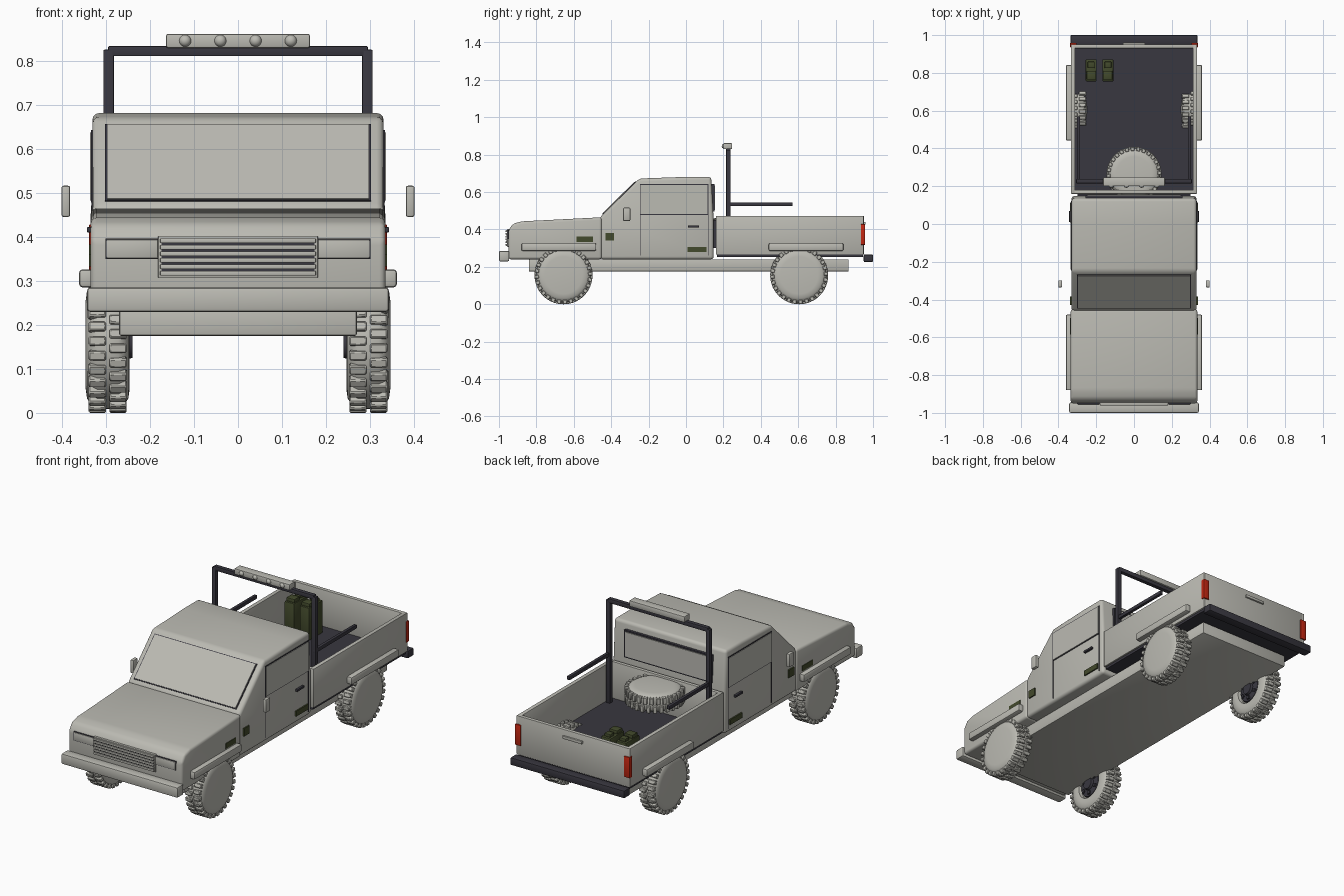
import bpy, bmesh, math
from mathutils import Matrix, Vector

if "Cube" in bpy.data.objects:
    bpy.data.objects.remove(bpy.data.objects["Cube"])


def material(name, rgb):
    m = bpy.data.materials.new(name)
    m.diffuse_color = (*rgb, 1)
    m.use_nodes = True
    m.node_tree.nodes["Principled BSDF"].inputs["Base Color"].default_value = m.diffuse_color
    return m


GREY = material("light_grey", (0.50, 0.495, 0.45))
DARK = material("dark_slate", (0.04, 0.038, 0.05))
OLIVE = material("olive_green", (0.055, 0.068, 0.025))
RED = material("lamp_red", (0.55, 0.02, 0.006))


def finish(name, bm, mat, bevel=0, seg=2, matrix=None):
    bmesh.ops.recalc_face_normals(bm, faces=bm.faces)
    if bevel:
        edges = [e for e in bm.edges if e.calc_face_angle(0) > 0.15]
        bmesh.ops.bevel(bm, geom=edges, offset=bevel, segments=seg, profile=0.5,
                        affect='EDGES', clamp_overlap=True)
    if matrix:
        bm.transform(matrix)
    me = bpy.data.meshes.new(name)
    bm.to_mesh(me)
    bm.free()
    me.materials.append(mat)
    ob = bpy.data.objects.new(name, me)
    bpy.context.collection.objects.link(ob)
    bpy.ops.object.select_all(action='DESELECT')
    ob.select_set(True)
    bpy.context.view_layer.objects.active = ob
    bpy.ops.object.shade_smooth_by_angle(angle=math.radians(38))
    return ob


def add_box(bm, x0, x1, y0, y1, z0, z1, matrix=Matrix()):
    m = (matrix @ Matrix.Translation(((x0 + x1) / 2, (y0 + y1) / 2, (z0 + z1) / 2))
         @ Matrix.Diagonal((abs(x1 - x0), abs(y1 - y0), abs(z1 - z0), 1)))
    bmesh.ops.create_cube(bm, size=1, matrix=m)


def box(name, x0, x1, y0, y1, z0, z1, mat, bevel=0):
    bm = bmesh.new()
    add_box(bm, x0, x1, y0, y1, z0, z1)
    return finish(name, bm, mat, bevel)


def prism(name, pts, half, mat, bevel=0, seg=3):
    """Side profile (y, z) extruded across x."""
    bm = bmesh.new()
    face = bm.faces.new([bm.verts.new((-half, y, z)) for y, z in pts])
    ext = bmesh.ops.extrude_face_region(bm, geom=[face])
    bmesh.ops.translate(bm, vec=(2 * half, 0, 0),
                        verts=[v for v in ext['geom'] if isinstance(v, bmesh.types.BMVert)])
    return finish(name, bm, mat, bevel, seg)


def lathe(name, profile, mat, matrix, steps=48):
    """Profile of (radius, x) turned about the x axis."""
    bm = bmesh.new()
    vs = [bm.verts.new((x, 0, r)) for r, x in profile]
    es = [bm.edges.new(p) for p in zip(vs, vs[1:])]
    bmesh.ops.spin(bm, geom=vs + es, cent=(0, 0, 0), axis=(1, 0, 0),
                   angle=2 * math.pi, steps=steps)
    bmesh.ops.remove_doubles(bm, verts=bm.verts, dist=1e-5)
    return finish(name, bm, mat, 0, 2, matrix)


def wheel(name, matrix):
    # tyre with closed outer face (+x) and open inner side
    lathe(name + "_tyre", [(0, .05), (.10, .05), (.122, .047), (.137, .038), (.146, .024),
                           (.146, -.024), (.137, -.038), (.122, -.047), (.10, -.05),
                           (.078, -.047), (.074, -.03), (0, -.03)], GREY, matrix)
    # two staggered rows of tread blocks
    bm = bmesh.new()
    n = 28
    for i in range(n):
        for s in (-1, 1):
            rot = Matrix.Rotation(2 * math.pi * (i + .25 * s) / n, 4, 'X')
            add_box(bm, s * .004, s * .043, -.0105, .0105, .132, .155, rot)
    finish(name + "_tread", bm, GREY, .003, 1, matrix)
    # dark hub on the inner side
    lathe(name + "_hub", [(0, -.056), (.03, -.056), (.034, -.044), (.066, -.04), (.07, -.028)],
          DARK, matrix, 24)
    bm = bmesh.new()
    for i in range(6):
        rot = Matrix.Rotation(math.pi * i / 3, 4, 'X')
        add_box(bm, -.05, -.035, -.008, .008, .042, .058, rot)
    finish(name + "_bolts", bm, DARK, 0, 1, matrix)


# chassis and body
box("chassis", -.27, .27, -.84, .87, .175, .24, GREY, .005)
prism("hood", [(-.95, .24), (-.95, .395), (-.925, .43), (-.88, .443), (-.45, .465), (-.45, .24)],
      .335, GREY, .014)
prism("cab", [(-.46, .24), (-.46, .465), (-.25, .672), (.0, .681), (.135, .681), (.148, .45),
              (.148, .24)], .331, GREY, .016)

# windscreen: dark seal with a pane over it
for nm, a, b, off, half, mat in (("windscreen_seal", .015, .192, .003, .302, DARK),
                                 ("windscreen", .018, .189, .006, .297, GREY)):
    p, q = Vector((-.46 + a, .465 + a * .986)), Vector((-.46 + b, .465 + b * .986))
    n = Vector((-.702, .712))
    prism(nm, [p - n * .004, p + n * off, q + n * off, q - n * .004], half, mat)

# rear window
box("rear_window_seal", -.258, .258, .13, .152, .497, .643, DARK)
box("rear_window", -.25, .25, .14, .156, .505, .635, GREY)

# front end
box("front_bumper", -.343, .343, -1, -.945, .229, .285, GREY, .008)
box("grille_frame", -.182, .182, -.956, -.94, .307, .401, GREY, .003)
box("grille_back", -.174, .174, -.958, -.95, .313, .395, DARK)
for i in range(6):
    z = .317 + i * .0148
    box("grille_slat", -.177, .177, -.964, -.95, z - .0053, z + .0053, GREY, .002)

for s in (-1, 1):
    box("headlight_seal", s * .181, s * .301, -.954, -.94, .349, .396, DARK)
    box("headlight", s * .182, s * .299, -.957, -.94, .351, .394, GREY, .003)
    # fender flares
    for y in (-.68, .642):
        box("fender_flare", s * .32, s * .361, y - .2, y + .2, .285, .326, GREY, .008)
    # door seams, window and handle
    box("side_window_seal", s * .32, s * .3335, -.247, .121, .478, .642, DARK)
    box("side_window", s * .32, s * .336, -.242, .116, .482, .637, GREY)
    for y in (-.245, .119):
        box("door_seam", s * .32, s * .3325, y - .002, y + .002, .26, .48, DARK)
    box("door_handle", s * .325, s * .343, .01, .07, .41, .422, DARK, .002)
    # olive marking plates
    for y0, y1, z0, z1 in ((-.585, -.498, .333, .361), (-.43, -.385, .34, .382),
                           (.008, .11, .279, .307)):
        box("olive_plate", s * .33, s * .338, y0, y1, z0, z1, OLIVE)
    box("mirror", s * .381, s * .401, -.336, -.298, .445, .516, GREY, .005)
    # bed sides, tail lamps
    box("bed_side", s * .312, s * .334, .16, .95, .265, .472, GREY, .003)
    box("tail_lamp", s * .305, s * .338, .935, .958, .318, .428, RED, .002)
    # roll bar posts and rails
    box("roll_bar_post", s * .282, s * .306, .215, .238, .27, .825, DARK, .003)
    box("roll_bar_rail", s * .286, s * .303, .215, .57, .525, .545, DARK, .003)
    # wheels
    for nm, y in (("front", -.655), ("rear", .605)):
        turn = Matrix.Rotation(0 if s > 0 else math.pi, 4, 'Z')
        wheel(nm + "_wheel", Matrix.Translation((s * .296, y, .155)) @ turn)

# bed
box("bed_floor", -.325, .325, .165, .945, .252, .277, DARK)
box("bed_front_wall", -.32, .32, .16, .18, .265, .472, GREY, .003)
box("bed_gap_seal", -.30, .30, .14, .17, .3, .45, DARK)
box("tailgate", -.32, .32, .93, .951, .265, .472, GREY, .003)
box("tailgate_handle", -.058, .058, .945, .96, .425, .44, GREY, .002)
box("rear_bumper", -.336, .336, .95, 1, .226, .266, DARK, .005)

# roll bar top and light bar
box("roll_bar_top", -.295, .295, .215, .238, .81, .833, DARK, .003)
box("light_bar", -.163, .163, .2, .247, .829, .861, GREY, .004)
for x in (-.12, -.04, .04, .12):
    lathe("light_bar_lamp", [(0, .009), (.008, .007), (.0135, 0), (.0135, -.004)], GREY,
          Matrix.Translation((x, .2, .845)) @ Matrix.Rotation(-math.pi / 2, 4, 'Z'), 20)

# spare wheel lying flat, outer face up
wheel("spare_wheel", Matrix.Translation((0, .263, .415)) @ Matrix.Rotation(-math.pi / 2, 4, 'Y')
      @ Matrix.Scale(.94, 4))

# fuel cans
for x in (-.227, -.138):
    box("fuel_can", x - .029, x + .029, .755, .872, .277, .45, OLIVE, .005)
    box("fuel_can_handle", x - .024, x + .024, .765, .81, .445, .468, OLIVE, .004)
    box("fuel_can_cap", x - .018, x + .018, .825, .86, .445, .465, OLIVE, .004)
